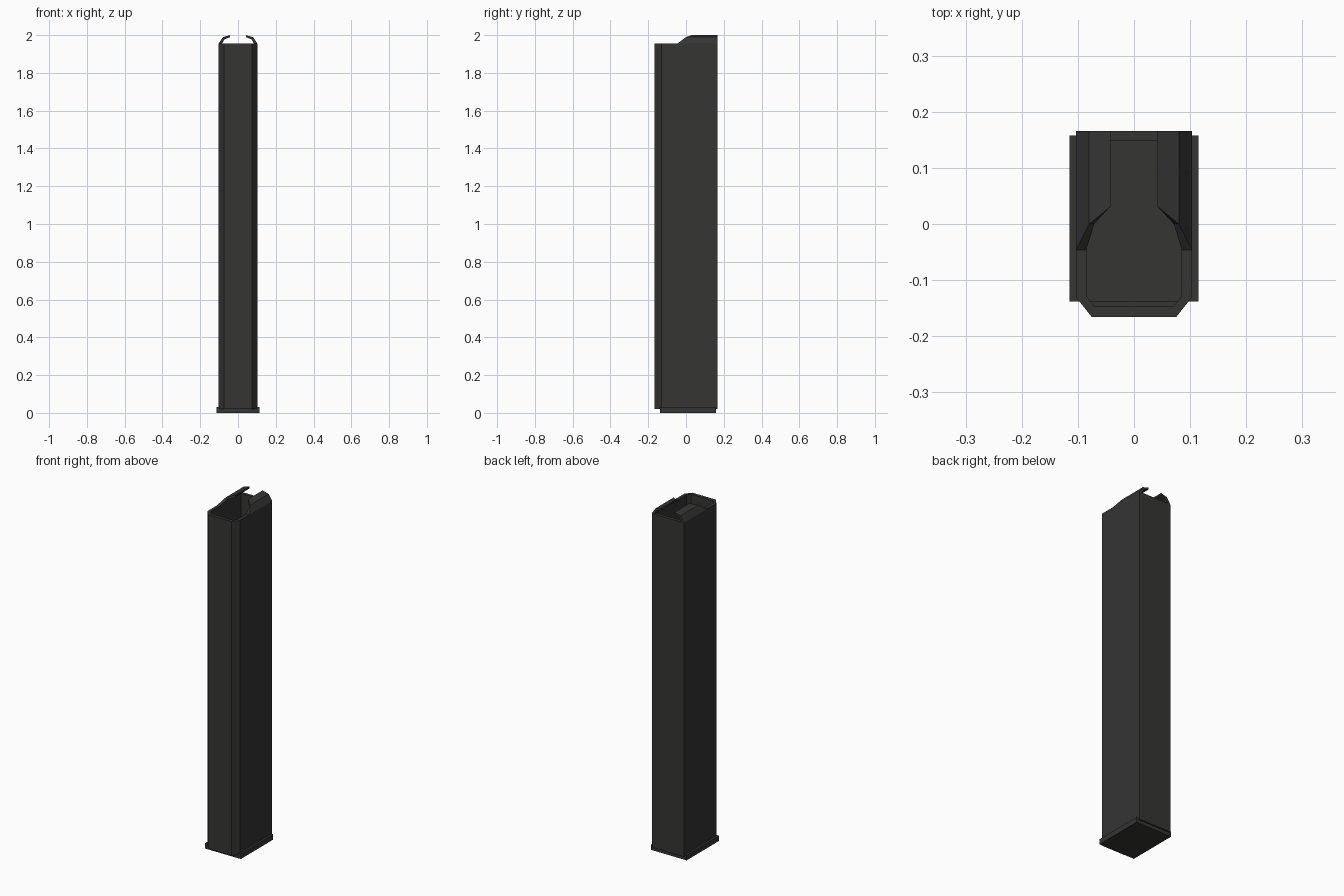
import bpy, bmesh

if "Cube" in bpy.data.objects:
    bpy.data.objects.remove(bpy.data.objects["Cube"])

dark = bpy.data.materials.new("dark_metal")
dark.diffuse_color = (0.035, 0.035, 0.034, 1)
dark.use_nodes = True
dark.node_tree.nodes["Principled BSDF"].inputs["Base Color"].default_value = dark.diffuse_color


def finish(bm, name):
    bmesh.ops.recalc_face_normals(bm, faces=bm.faces)
    mesh = bpy.data.meshes.new(name)
    bm.to_mesh(mesh)
    bm.free()
    mesh.materials.append(dark)
    obj = bpy.data.objects.new(name, mesh)
    bpy.context.collection.objects.link(obj)
    return obj


def ring(bm, half, z):
    pts = half + [(-x, y) for x, y in reversed(half)]
    return [bm.verts.new((x, y, z)) for x, y in pts]


def bridge(bm, a, b):
    for i in range(len(a)):
        j = (i + 1) % len(a)
        bm.faces.new((a[i], a[j], b[j], b[i]))


BACK, TOP = 0.166, 1.955

# hollow tube with chamfered front corners and a thin floor
outer = [(0.075, -0.166), (0.103, -0.131), (0.103, BACK)]
inner = [(0.07, -0.147), (0.085, -0.128), (0.085, 0.148)]
bm = bmesh.new()
o_low, o_top = ring(bm, outer, 0.02), ring(bm, outer, TOP)
i_low, i_top = ring(bm, inner, 0.025), ring(bm, inner, TOP)
bridge(bm, o_low, o_top)
bridge(bm, o_top, i_top)
bridge(bm, i_top, i_low)
bm.faces.new(o_low)
bm.faces.new(i_low)
finish(bm, "tube_body")

# floor plate, wider than the tube
bm = bmesh.new()
plate = [(0.115, -0.138), (0.115, 0.158)]
low, high = ring(bm, plate, 0), ring(bm, plate, 0.03)
bridge(bm, low, high)
bm.faces.new(low)
bm.faces.new(high)
finish(bm, "floor_plate")

# bent feed lips: (outer x, z), (inner x, z), front y for each bend
stations = [((0.103, TOP), (0.085, TOP), -0.046),
            ((0.08, 1.989), (0.071, 1.978), 0.0),
            ((0.042, 2.0), (0.042, 1.989), 0.031)]
for side, name in ((1, "feed_lip_right"), (-1, "feed_lip_left")):
    bm = bmesh.new()
    rows = []
    for (xo, zo), (xi, zi), y in stations:
        rows.append([bm.verts.new((side * x, yy, z)) for x, yy, z in
                     ((xo, y, zo), (xo, BACK, zo), (xi, BACK, zi), (xi, y, zi))])
    for a, b in zip(rows, rows[1:]):
        bridge(bm, a, b)
    bm.faces.new(rows[-1])
    finish(bm, name)
